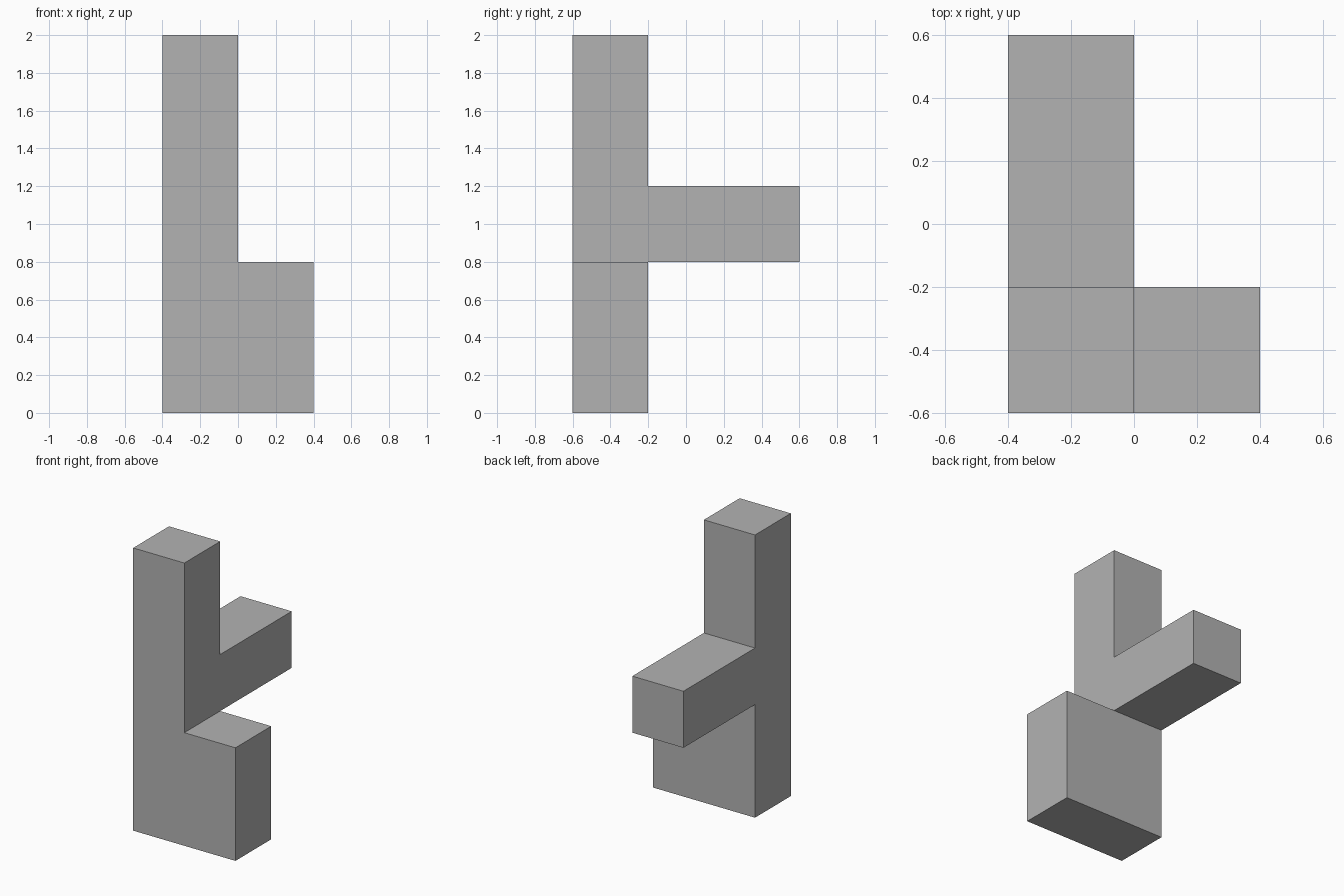
import bpy
import bmesh
from mathutils import Vector

default = bpy.data.objects.get("Cube")
if default:
    bpy.data.objects.remove(default, do_unlink=True)

# Single flat grey
grey = bpy.data.materials.new("plain grey")
grey.use_nodes = True
colour = (0.45, 0.45, 0.45, 1)
grey.diffuse_color = colour
grey.node_tree.nodes["Principled BSDF"].inputs["Base Color"].default_value = colour

U = 0.4  # block unit
FRONT = -1.5 * U


def extrude(bm, faces, distance):
    """Push faces backwards along +y and return the new cap faces."""
    result = bmesh.ops.extrude_face_region(bm, geom=faces)["geom"]
    verts = [g for g in result if isinstance(g, bmesh.types.BMVert)]
    bmesh.ops.translate(bm, verts=verts, vec=Vector((0, distance, 0)))
    return [g for g in result if isinstance(g, bmesh.types.BMFace)]


# Front profile in block units: column cells, then the foot beside it
bm = bmesh.new()
cells = [(-1, 0, 0, 2), (-1, 0, 2, 3), (-1, 0, 3, 5), (0, 1, 0, 2)]
faces = []
for x0, x1, z0, z1 in cells:
    corners = [(x0, z0), (x1, z0), (x1, z1), (x0, z1)]
    faces.append(bm.faces.new([bm.verts.new((x * U, FRONT, z * U)) for x, z in corners]))
bmesh.ops.remove_doubles(bm, verts=bm.verts, dist=0.001)

# Column and foot, then the arm pulled out of the back of the column
caps = extrude(bm, list(bm.faces), U)
arm = [f for f in caps if 2 * U < f.calc_center_median().z < 3 * U]
extrude(bm, arm, 2 * U)

# Merge coplanar faces into clean planes
bmesh.ops.recalc_face_normals(bm, faces=bm.faces)
bmesh.ops.dissolve_limit(bm, angle_limit=0.01, verts=bm.verts, edges=bm.edges)

mesh = bpy.data.meshes.new("column_with_foot_and_arm")
bm.to_mesh(mesh)
bm.free()
mesh.materials.append(grey)
body = bpy.data.objects.new("column_with_foot_and_arm", mesh)
bpy.context.collection.objects.link(body)
